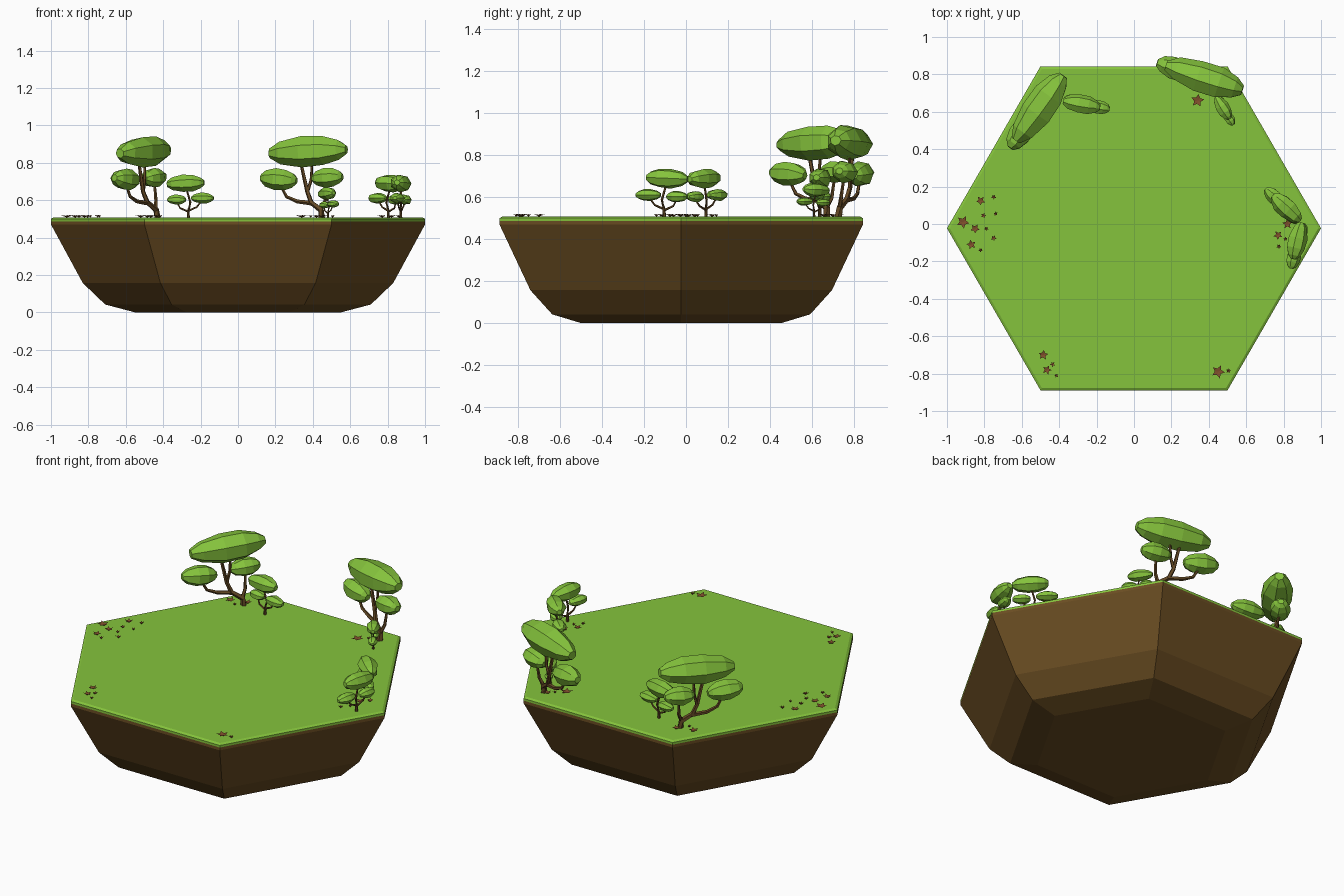
import bpy, bmesh, math, random
from mathutils import Vector, Matrix

if "Cube" in bpy.data.objects:
    bpy.data.objects.remove(bpy.data.objects["Cube"])

random.seed(4)
GROUND = 0.508


def material(name, rgb):
    m = bpy.data.materials.new(name)
    m.diffuse_color = (*rgb, 1)
    m.use_nodes = True
    m.node_tree.nodes["Principled BSDF"].inputs["Base Color"].default_value = m.diffuse_color
    return m


GREEN = material("leaf_green", (0.235, 0.55, 0.045))
SOIL = material("soil_brown", (0.145, 0.074, 0.016))
BARK = material("bark_brown", (0.125, 0.065, 0.018))
PETAL = material("flower_brown", (0.22, 0.08, 0.025))


def loft(bm, rings):
    """Skin a list of point rings and cap both ends."""
    vs = [[bm.verts.new(p) for p in r] for r in rings]
    n = len(vs[0])
    for a, b in zip(vs, vs[1:]):
        for i in range(n):
            j = (i + 1) % n
            bm.faces.new((a[i], a[j], b[j], b[i]))
    bm.faces.new(vs[0][::-1])
    bm.faces.new(vs[-1])


def finish(bm, name, mat):
    bmesh.ops.recalc_face_normals(bm, faces=bm.faces)
    me = bpy.data.meshes.new(name)
    bm.to_mesh(me)
    bm.free()
    me.materials.append(mat)
    ob = bpy.data.objects.new(name, me)
    bpy.context.collection.objects.link(ob)
    return ob


def hex_ring(r, z):
    return [Vector((r * math.cos(k * math.pi / 3),
                    r * math.sin(k * math.pi / 3) - 0.023, z)) for k in range(6)]


def hex_solid(name, profile, mat):
    bm = bmesh.new()
    loft(bm, [hex_ring(r, z) for r, z in profile])
    finish(bm, name, mat)


# Floating hexagonal ground
hex_solid("soil_base", [(0.55, 0), (0.71, 0.042), (0.83, 0.157), (1.0, 0.47), (1.0, 0.487)], SOIL)
hex_solid("grass_top", [(1.0, 0.487), (1.0, 0.5), (0.985, GROUND), (0.965, GROUND)], GREEN)


def blob(bm, c, length, width, height, tilt=0.0):
    """Faceted leaf clump stretched along local x."""
    rot = Matrix.Rotation(tilt, 3, 'Y')
    rings = []
    for t, s in ((-1, .32), (-.72, .72), (-.15, 1), (.4, .95), (.8, .65), (1, .3)):
        ring = []
        for k in range(7):
            a = math.tau * k / 7 + math.pi / 2 + 0.25
            j = random.uniform(0.95, 1.06)
            p = Vector((t * length / 2, s * j * math.cos(a) * width / 2,
                        s * j * math.sin(a) * height / 2))
            ring.append(rot @ p + Vector(c))
        rings.append(ring)
    loft(bm, rings)


def branch(bm, pts, r0, r1):
    """Tapering five-sided limb through the points."""
    pts = [Vector(p) for p in pts]
    n = len(pts) - 1
    rings = []
    for i, p in enumerate(pts):
        q = (pts[min(i + 1, n)] - pts[max(i - 1, 0)]).to_track_quat('Z', 'Y')
        r = r0 + (r1 - r0) * i / n
        rings.append([p + q @ Vector((r * math.cos(math.tau * k / 5),
                                      r * math.sin(math.tau * k / 5), 0)) for k in range(5)])
    loft(bm, rings)


# Tree kinds in local space: x runs along the crown, origin under the crown
BIG = dict(
    leaves=[((0, 0, .352), .43, .175, .165, -.05), ((-.165, .0, .203), .2, .125, .118, .08),
            ((.105, .01, .212), .17, .12, .105, -.06)],
    limbs=[([(.085, -.03, -.01), (.08, -.025, .04), (.02, -.01, .08), (-.005, 0, .14), (-.04, 0, .29)], .019, .009),
           ([(-.003, 0, .14), (.015, .005, .2), (.02, .005, .29)], .01, .007),
           ([(.03, -.01, .075), (-.06, 0, .085), (-.12, 0, .11), (-.155, 0, .17)], .013, .007),
           ([(.078, -.025, .04), (.1, -.01, .09), (.105, .005, .18)], .012, .007)])
SMALL = dict(
    leaves=[((0, 0, .182), .2, .105, .095, -.04), ((.092, 0, .103), .12, .075, .058, 0),
            ((-.05, .01, .095), .1, .07, .055, 0)],
    limbs=[([(.015, 0, -.01), (.015, 0, .035), (.025, .005, .08), (.005, 0, .15)], .009, .005),
           ([(.015, 0, .035), (.06, 0, .055), (.088, 0, .09)], .006, .004),
           ([(.015, 0, .03), (-.03, 0, .05), (-.048, .01, .08)], .006, .004)])


def tree(name, kind, x, y, angle, scale=1.0):
    place = Matrix.Translation((x, y, GROUND)) @ Matrix.Rotation(math.radians(angle), 4, 'Z') \
        @ Matrix.Scale(scale, 4)
    for part, func, mat in (("leaves", blob, GREEN), ("limbs", branch, BARK)):
        bm = bmesh.new()
        for args in kind[part]:
            func(bm, *args)
        bm.transform(place)
        finish(bm, name + "_" + part, mat)


# Trees around the rim
tree("back_left_tree", BIG, -.505, .62, 54)
tree("back_right_tree", BIG, .375, .78, -18)
tree("back_left_shrub", SMALL, -.28, .64, -10)
tree("back_right_shrub", SMALL, .475, .62, -58, .7)
tree("right_shrub_rear", SMALL, .815, .085, 137)
tree("right_shrub_front", SMALL, .873, -.09, -103)


# Star flowers lying on the grass: x, y, radius in hundredths
FLOWERS = [(-91.5, 1, 3.5), (-82, 12.5, 2.5), (-75, 14.5, 1.4), (-74, 5.5, 1.2), (-80.5, 4.5, 1.5),
           (-85, -2.5, 2.6), (-79, -2.5, 1.3), (-75, -7.5, 1.6), (-87, -11, 2.6), (-82, -14, 1.3),
           (-48.5, -70, 2.7), (-43.5, -75, 1.5), (-46.5, -78, 2.5), (-41.5, -81, 1.2),
           (45, -79, 3.6), (50.5, -78.5, 1.4), (34, 66, 3.6), (42, 73, 2.4), (39, 70, 1.3),
           (82, 0, 2.7), (77, -6, 2.5), (77.5, -12, 1.3), (81, -8, 1.2), (86, 4, 2),
           (-52, 67, 3), (-42.5, 70, 2.4), (-47, 64, 1.3)]
bm = bmesh.new()
for x, y, r in FLOWERS:
    x, y, r = x / 100, y / 100, r / 100
    turn = random.uniform(0, math.tau)
    hub = bm.verts.new((x, y, GROUND + .006))
    rim = []
    for k in range(10):
        a = turn + k * math.pi / 5
        s = r * (1 if k % 2 == 0 else .5)
        rim.append(bm.verts.new((x + s * math.cos(a), y + s * math.sin(a),
                                 GROUND + (.012 if k % 2 == 0 else .008))))
    low = bm.verts.new((x, y, GROUND - .001))
    for k in range(10):
        bm.faces.new((hub, rim[k], rim[(k + 1) % 10]))
        bm.faces.new((low, rim[(k + 1) % 10], rim[k]))
finish(bm, "star_flowers", PETAL)
